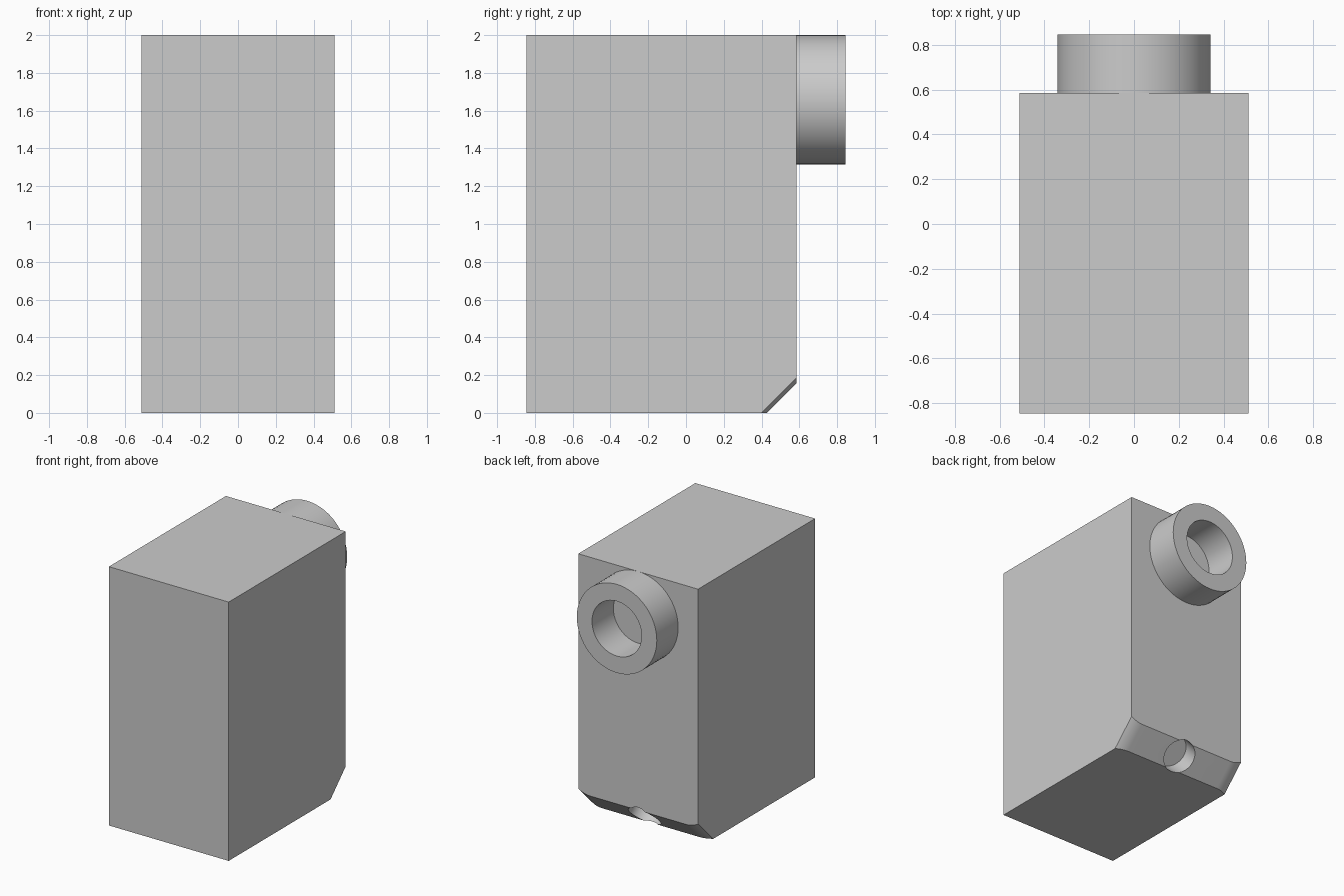
import bpy, bmesh, math
from mathutils import Vector, Matrix

if "Cube" in bpy.data.objects:
    bpy.data.objects.remove(bpy.data.objects["Cube"])

HALF_W, FRONT, BACK, TOP = 0.512, -0.845, 0.584, 2.0
CHAMFER, EXTRA, ROUND_W = 0.155, 0.03, 0.10   # chamfer size, rounding drop and width


def finish(name, bm):
    bmesh.ops.recalc_face_normals(bm, faces=bm.faces)
    me = bpy.data.meshes.new(name)
    bm.to_mesh(me)
    bm.free()
    ob = bpy.data.objects.new(name, me)
    bpy.context.collection.objects.link(ob)
    return ob


def smooth(ob):
    bpy.ops.object.select_all(action='DESELECT')
    bpy.context.view_layer.objects.active = ob
    ob.select_set(True)
    bpy.ops.object.shade_smooth_by_angle(angle=math.radians(30))


def loop_faces(bm, a, b):
    for i in range(len(a)):
        j = (i + 1) % len(a)
        bm.faces.new((a[i], a[j], b[j], b[i]))


# Body: side profile lofted across x, its chamfer rounding off at both ends
n = 8
left = [-HALF_W + ROUND_W * i / n for i in range(n + 1)]
bm = bmesh.new()
sections = []
for x in left + [-v for v in reversed(left)]:
    t = max(0, abs(x) - (HALF_W - ROUND_W)) / ROUND_W
    c = CHAMFER + EXTRA * t * t
    profile = [(FRONT, 0), (BACK - c, 0), (BACK, c), (BACK, TOP), (FRONT, TOP)]
    sections.append([bm.verts.new((x, y, z)) for y, z in profile])
for a, b in zip(sections, sections[1:]):
    loop_faces(bm, a, b)
bm.faces.new(sections[0])
bm.faces.new(sections[-1])
bmesh.ops.dissolve_limit(bm, angle_limit=math.radians(0.2),
                         verts=bm.verts, edges=bm.edges)
body = finish("body", bm)

# Blind round hole drilled square into the chamfer
axis = Vector((0, 1, -1)).normalized()
depth, outside = 0.14, 0.2
centre = Vector((0, BACK - CHAMFER / 2, CHAMFER / 2)) + axis * (outside - depth) / 2
bm = bmesh.new()
bmesh.ops.create_cone(bm, cap_ends=True, segments=48, radius1=0.125, radius2=0.125,
                      depth=depth + outside,
                      matrix=Matrix.Translation(centre) @
                      axis.to_track_quat('Z', 'Y').to_matrix().to_4x4())
cutter = finish("drain_hole_cutter", bm)
cutter.hide_render = True
cutter.hide_set(True)
cut = body.modifiers.new("drain_hole", 'BOOLEAN')
cut.operation, cut.object, cut.solver = 'DIFFERENCE', cutter, 'EXACT'

# Apply the cut so the smoothing sees the hole edges
bpy.context.view_layer.objects.active = body
body.select_set(True)
bpy.ops.object.modifier_apply(modifier=cut.name)
bpy.data.objects.remove(cutter)
smooth(body)

# Ring: open tube on the back face, flush with the top
bm = bmesh.new()
seg = 64
rings = []
for r, y in [(0.342, BACK), (0.342, 0.845), (0.212, 0.845), (0.212, BACK)]:
    rings.append([bm.verts.new((r * math.cos(2 * math.pi * i / seg), y,
                                TOP - 0.342 + r * math.sin(2 * math.pi * i / seg)))
                  for i in range(seg)])
for k in range(4):
    loop_faces(bm, rings[k], rings[(k + 1) % 4])
smooth(finish("outlet_ring", bm))
